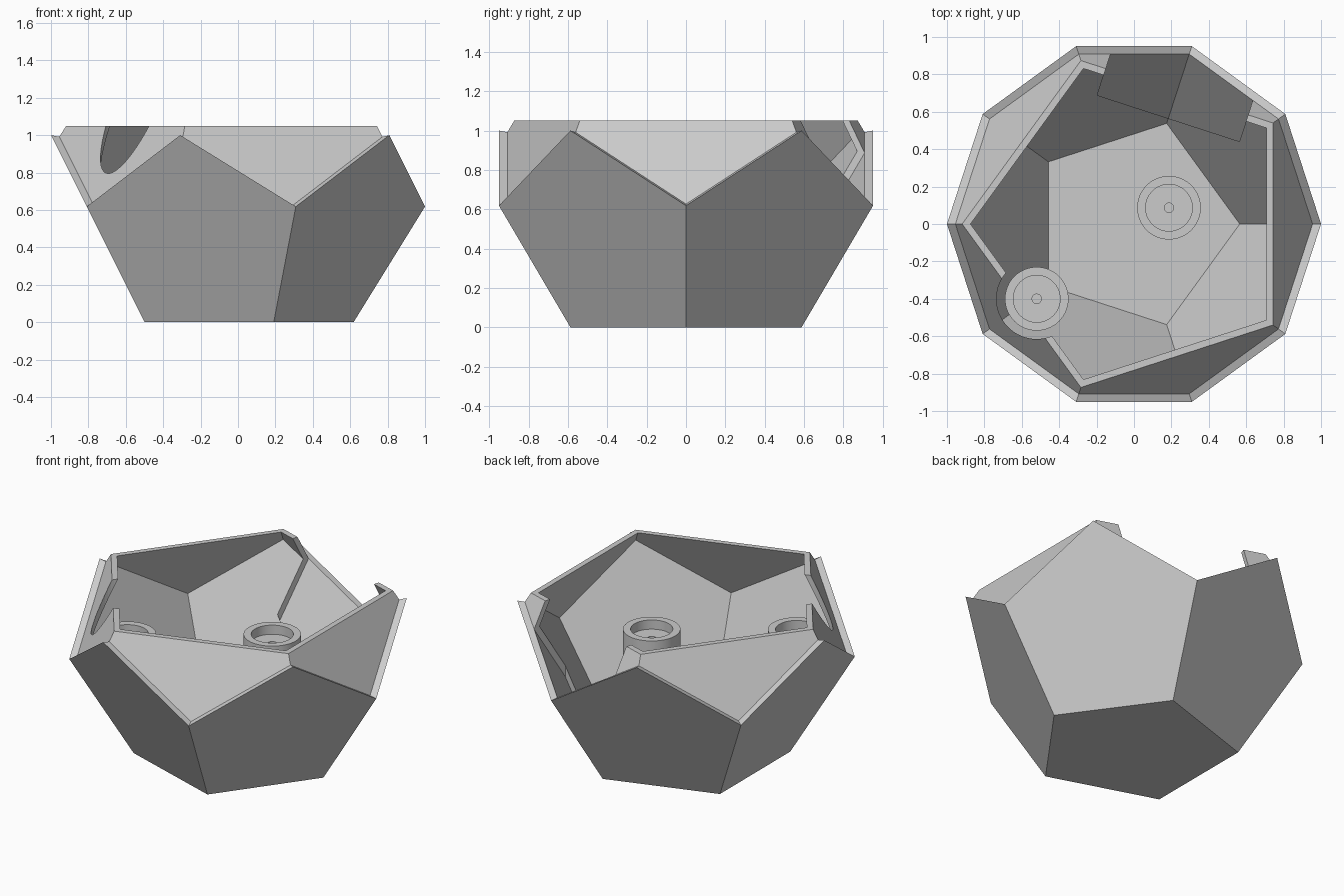
import bpy, bmesh, math
from mathutils import Matrix

if "Cube" in bpy.data.objects:
    bpy.data.objects.remove(bpy.data.objects["Cube"], do_unlink=True)

PHI = (1 + 5 ** 0.5) / 2
MID = PHI / 2              # height of the dodecahedron centre
OUTER, SEAM, INNER = 1.0, 0.955, 0.915
LIP_TOP = 1.05
POST_TOP = 0.79

grey = bpy.data.materials.new("light grey")
grey.use_nodes = True
grey.diffuse_color = (0.6, 0.6, 0.6, 1)
grey.node_tree.nodes["Principled BSDF"].inputs["Base Color"].default_value = (0.6, 0.6, 0.6, 1)


def finish(name, bm):
    bmesh.ops.recalc_face_normals(bm, faces=bm.faces)
    mesh = bpy.data.meshes.new(name)
    bm.to_mesh(mesh)
    bm.free()
    mesh.materials.append(grey)
    obj = bpy.data.objects.new(name, mesh)
    bpy.context.collection.objects.link(obj)
    return obj


def select(obj):
    bpy.ops.object.select_all(action='DESELECT')
    obj.select_set(True)
    bpy.context.view_layer.objects.active = obj


def boolean(obj, cutter, operation):
    mod = obj.modifiers.new("cut", 'BOOLEAN')
    mod.operation = operation
    mod.solver = 'EXACT'
    mod.object = cutter
    select(obj)
    bpy.ops.object.modifier_apply(modifier=mod.name)


def ring(bm, radius, z, turn):
    """Five vertices around the z axis."""
    return [bm.verts.new((radius * math.cos(a), radius * math.sin(a), z))
            for a in (math.radians(72 * k + turn) for k in range(5))]


def skin(bm, s, lip):
    """Lower dodecahedron faces at scale s; returns the open border."""
    def z(h):
        return MID + s * (h - MID)
    base = ring(bm, s / PHI, z(0), 0)
    low = ring(bm, s, z(1 / PHI), 0)
    high = ring(bm, s, z(1), 36)
    bm.faces.new(base)
    for k in range(5):
        n = (k + 1) % 5
        bm.faces.new((base[k], base[n], low[n], high[k], low[k]))
    if not lip:
        return [v for pair in zip(low, high) for v in pair]
    top = ring(bm, s - (LIP_TOP - z(1)) / PHI, LIP_TOP, 36)
    for k in range(5):
        bm.faces.new((low[k], high[k], top[k], top[k - 1], high[k - 1]))
    return top


def bowl(name, s_out, s_in, lip):
    """Closed wall between two skins, joined by a rim."""
    bm = bmesh.new()
    a, b = skin(bm, s_out, lip), skin(bm, s_in, lip)
    for k in range(len(a)):
        bm.faces.new((a[k - 1], a[k], b[k], b[k - 1]))
    return finish(name, bm)


def post(name, x, y):
    """Round post with a recessed seat and a small screw hole."""
    profile = [(0, 0.05), (0.17, 0.05), (0.17, POST_TOP), (0.125, POST_TOP),
               (0.125, 0.73), (0.025, 0.73), (0.025, 0.55), (0, 0.55)]
    bm = bmesh.new()
    vs = [bm.verts.new((r, 0, z)) for r, z in profile]
    es = [bm.edges.new(p) for p in zip(vs, vs[1:])]
    bmesh.ops.spin(bm, geom=vs + es, cent=(0, 0, 0), axis=(0, 0, 1),
                   angle=math.tau, steps=64)
    bmesh.ops.remove_doubles(bm, verts=bm.verts, dist=0.0005)
    bmesh.ops.translate(bm, verts=bm.verts, vec=(x, y, 0))
    return finish(name, bm)


# Outer shell with zigzag rim, and inner lining that rises into a lip
bowl("outer_shell", OUTER, SEAM, False)
lining = bowl("inner_lip", SEAM, INNER, True)

# Back notch through the lining
bm = bmesh.new()
bmesh.ops.create_cube(bm, size=1, matrix=Matrix.Rotation(math.radians(72), 4, 'Z')
                      @ Matrix.Translation((1.094, 0, 0.55))
                      @ Matrix.Diagonal((1, 0.8, 1.6, 1)))
notch = finish("notch_cutter", bm)
boolean(lining, notch, 'DIFFERENCE')

# Round clearance in the lip above the side post
bm = bmesh.new()
bmesh.ops.create_cone(bm, cap_ends=True, segments=64, radius1=0.215, radius2=0.215,
                      depth=0.6, matrix=Matrix.Translation((-0.52, -0.4, 1.0)))
clearance = finish("clearance_cutter", bm)
boolean(lining, clearance, 'DIFFERENCE')

# Posts, trimmed to stay within the walls
bm = bmesh.new()
skin_border = skin(bm, 0.935, True)
bm.faces.new(skin_border)
trim = finish("trim_cutter", bm)
for name, x, y in (("centre_post", 0.187, 0.087), ("side_post", -0.52, -0.4)):
    p = post(name, x, y)
    boolean(p, trim, 'INTERSECT')
    select(p)
    bpy.ops.object.shade_smooth_by_angle(angle=math.radians(30))

for cutter in (notch, clearance, trim):
    bpy.data.objects.remove(cutter, do_unlink=True)
